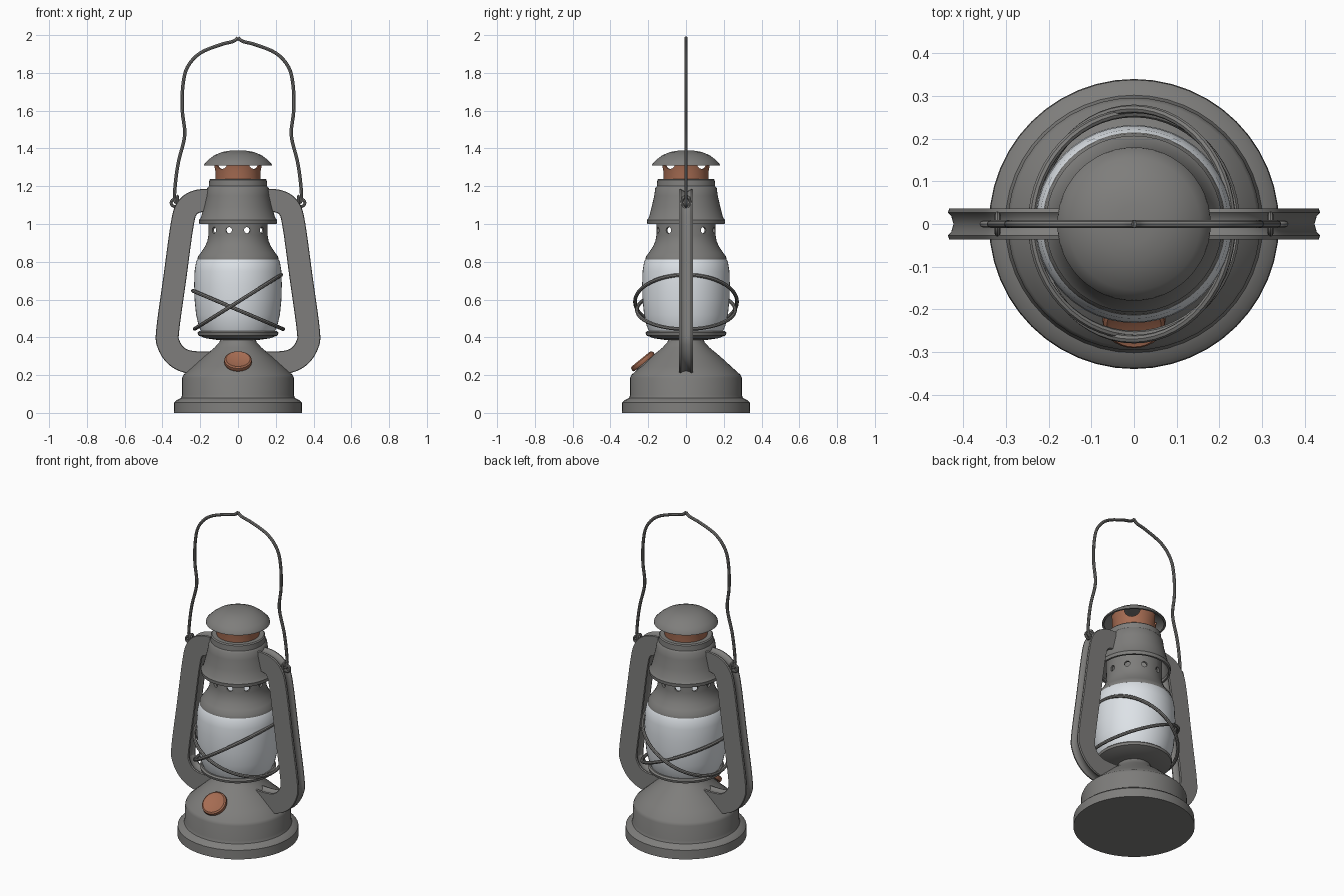
import bpy, bmesh, math
from mathutils import Vector, Matrix

if "Cube" in bpy.data.objects:
    bpy.data.objects.remove(bpy.data.objects["Cube"])


def material(name, rgb):
    m = bpy.data.materials.new(name)
    m.use_nodes = True
    m.diffuse_color = (*rgb, 1)
    bsdf = m.node_tree.nodes["Principled BSDF"]
    bsdf.inputs["Base Color"].default_value = (*rgb, 1)
    return m


METAL = material("grey metal", (0.21, 0.207, 0.2))
GLASS = material("frosted glass", (0.77, 0.81, 0.85))
COPPER = material("copper", (0.38, 0.15, 0.085))


def make(name, bm, mat, cutters=()):
    bmesh.ops.recalc_face_normals(bm, faces=bm.faces)
    mesh = bpy.data.meshes.new(name)
    bm.to_mesh(mesh)
    bm.free()
    mesh.materials.append(mat)
    ob = bpy.data.objects.new(name, mesh)
    bpy.context.collection.objects.link(ob)
    bpy.ops.object.select_all(action='DESELECT')
    ob.select_set(True)
    bpy.context.view_layer.objects.active = ob
    for c in cutters:
        mod = ob.modifiers.new("hole", 'BOOLEAN')
        mod.object = c
        mod.solver = 'EXACT'
        bpy.ops.object.modifier_apply(modifier=mod.name)
        bpy.data.objects.remove(c)
    bpy.ops.object.shade_smooth_by_angle(angle=math.radians(35))
    return ob


def lathe(name, profile, mat, wall=0, cutters=(), matrix=None, sides=48):
    """Turn an (r, z) profile around z; wall makes it a hollow shell."""
    pts = list(profile)
    if wall:
        pts += [(max(r - wall, 0), z - (wall if r < wall else 0)) for r, z in reversed(profile)]
        pts.append(pts[0])
    bm = bmesh.new()
    vs = [bm.verts.new((r, 0, z)) for r, z in pts]
    es = [bm.edges.new(p) for p in zip(vs, vs[1:])]
    bmesh.ops.spin(bm, geom=vs + es, cent=(0, 0, 0), axis=(0, 0, 1),
                   angle=math.tau, steps=sides, use_merge=True)
    bmesh.ops.remove_doubles(bm, verts=bm.verts, dist=1e-4)
    if matrix:
        bm.transform(matrix)
    return make(name, bm, mat, cutters)


def smooth_path(pts, steps=5):
    """Catmull-Rom curve through the points."""
    p = [Vector(q) for q in pts]
    p = [2 * p[0] - p[1]] + p + [2 * p[-1] - p[-2]]
    out = []
    for a, b, c, d in zip(p, p[1:], p[2:], p[3:]):
        for i in range(steps):
            t = i / steps
            out.append(0.5 * (2 * b + (c - a) * t + (2 * a - 5 * b + 4 * c - d) * t * t
                              + (3 * b - a - 3 * c + d) * t ** 3))
    return out + [p[-2]]


def sweep(name, path, section, mat, side=1):
    """Sweep a section along a path lying in the xz plane."""
    bm = bmesh.new()
    rings = []
    for i, p in enumerate(path):
        t = (path[min(i + 1, len(path) - 1)] - path[max(i - 1, 0)]).normalized()
        n = Vector((-t.y, t.x))
        rings.append([bm.verts.new((side * (p.x + n.x * u), v, p.y + n.y * u))
                      for u, v in section])
    k = len(section)
    for a, b in zip(rings, rings[1:]):
        for j in range(k):
            bm.faces.new((a[j], a[(j + 1) % k], b[(j + 1) % k], b[j]))
    bm.faces.new(rings[0])
    bm.faces.new(rings[-1])
    return make(name, bm, mat)


def circle(r, n=8):
    return [(r * math.cos(i * math.tau / n), r * math.sin(i * math.tau / n)) for i in range(n)]


def ring(name, radius, wire, matrix, steps=56):
    bm = bmesh.new()
    vs = [bm.verts.new((radius + u, 0, v)) for u, v in circle(wire)]
    es = [bm.edges.new((vs[i - 1], vs[i])) for i in range(len(vs))]
    bmesh.ops.spin(bm, geom=vs + es, cent=(0, 0, 0), axis=(0, 0, 1),
                   angle=math.tau, steps=steps, use_merge=True)
    bmesh.ops.remove_doubles(bm, verts=bm.verts, dist=1e-5)
    bm.transform(matrix)
    return make(name, bm, METAL)


def drill(radius, z, angle):
    """Cylinder cutter crossing the whole axis at a compass angle."""
    bm = bmesh.new()
    m = (Matrix.Translation((0, 0, z)) @ Matrix.Rotation(angle, 4, 'Z')
         @ Matrix.Rotation(math.pi / 2, 4, 'X'))
    bmesh.ops.create_cone(bm, cap_ends=True, segments=14, radius1=radius,
                          radius2=radius, depth=0.6, matrix=m)
    ob = make("cutter", bm, METAL)
    ob.hide_render = True
    return ob


# Fuel tank with foot flange and sloping top
lathe("fuel_tank", [(0, 0), (0.34, 0), (0.338, 0.055), (0.325, 0.068), (0.302, 0.078),
                    (0.296, 0.095), (0.296, 0.185), (0.288, 0.202), (0.24, 0.245),
                    (0.18, 0.3), (0.125, 0.345), (0.098, 0.375), (0.09, 0.4), (0, 0.4)], METAL)

# Burner dish under the globe
lathe("burner_dish", [(0, 0.385), (0.1, 0.385), (0.17, 0.395), (0.21, 0.41),
                      (0.214, 0.425), (0.205, 0.433), (0, 0.433)], METAL)

# Glass globe
lathe("globe", [(0, 0.43), (0.195, 0.43), (0.208, 0.46), (0.222, 0.52), (0.23, 0.6),
                (0.232, 0.68), (0.23, 0.75), (0.222, 0.8), (0.21, 0.82), (0, 0.82)], GLASS)

# Perforated collar
lathe("vent_collar", [(0.215, 0.812), (0.212, 0.828), (0.195, 0.85), (0.175, 0.88),
                      (0.162, 0.91), (0.157, 0.94), (0.157, 1.06)], METAL, 0.012,
      [drill(0.017, 0.967, math.radians(18 + 36 * i)) for i in range(5)])

# Hood and its top ring
lathe("hood", [(0.205, 1.0), (0.207, 1.02), (0.196, 1.035), (0.182, 1.09), (0.168, 1.15),
               (0.163, 1.19), (0.154, 1.2), (0.152, 1.232), (0.146, 1.238), (0.115, 1.238)],
      METAL, 0.012)

# Copper chimney with four arched openings
lathe("chimney", [(0.12, 1.2), (0.12, 1.28), (0.126, 1.31), (0.132, 1.34)], COPPER, 0.01,
      [drill(0.045, 1.335, math.radians(a)) for a in (45, -45)])

# Domed cap
lathe("cap", [(0.18, 1.31), (0.178, 1.319), (0.155, 1.342), (0.125, 1.364),
              (0.085, 1.381), (0.045, 1.388), (0, 1.39)], METAL, 0.012)

# Filler neck and copper filler cap
tilt = Matrix.Translation((0, -0.226, 0.27)) @ Matrix.Rotation(math.radians(39), 4, 'X')
lathe("filler_neck", [(0, -0.05), (0.055, -0.05), (0.055, 0), (0, 0)], METAL,
      matrix=tilt, sides=24)
lathe("filler_cap", [(0, -0.008), (0.07, -0.008), (0.074, 0), (0.072, 0.014), (0.064, 0.02),
                     (0.056, 0.016), (0, 0.018)], COPPER, matrix=tilt, sides=28)

# Side air tubes, grooved along their inner and outer edges
tube_path = smooth_path([(0.14, 1.125), (0.215, 1.12), (0.268, 1.085), (0.295, 1.0),
                         (0.335, 0.71), (0.372, 0.44), (0.368, 0.365), (0.325, 0.3),
                         (0.25, 0.268), (0.12, 0.265)])
half = [(0.048, 0), (0.053, 0.018), (0.061, 0.027), (0.058, 0.036), (0.045, 0.036)]
quarter = half + [(-u, v) for u, v in reversed(half)]
tube_section = quarter + [(u, -v) for u, v in reversed(quarter) if v > 0]

# Bail handle, half of it
bail = smooth_path([(0.29, 1.118), (0.32, 1.112), (0.336, 1.135), (0.33, 1.23), (0.314, 1.335),
                    (0.282, 1.47), (0.295, 1.6), (0.292, 1.73), (0.268, 1.83), (0.2, 1.905),
                    (0.09, 1.95), (0.025, 1.967), (0, 1.986)], 4)

for side, label in ((1, "left"), (-1, "right")):
    sweep(label + "_air_tube", tube_path, tube_section, METAL, side)
    sweep(label + "_handle", bail, circle(0.009), METAL, side)
    # Ear that holds the handle
    ring(label + "_handle_eye", 0.019, 0.008, Matrix.Translation((side * 0.335, 0, 1.112))
         @ Matrix.Rotation(math.pi / 2, 4, 'X'), 16)
    ring(label + "_ear_loop", 0.022, 0.007, Matrix.Translation((side * 0.32, 0, 1.115))
         @ Matrix.Rotation(math.pi / 2, 4, 'Y') @ Matrix.Diagonal((1.4, 1, 1, 1)), 16)

# Crossed guard wires around the globe
for name, radius, z, angle in (("guard_wire_high", 0.27, 0.588, -32),
                               ("guard_wire_low", 0.26, 0.545, 23)):
    ring(name, radius, 0.01, Matrix.Translation((0, 0, z))
         @ Matrix.Rotation(math.radians(angle), 4, 'Y'))
